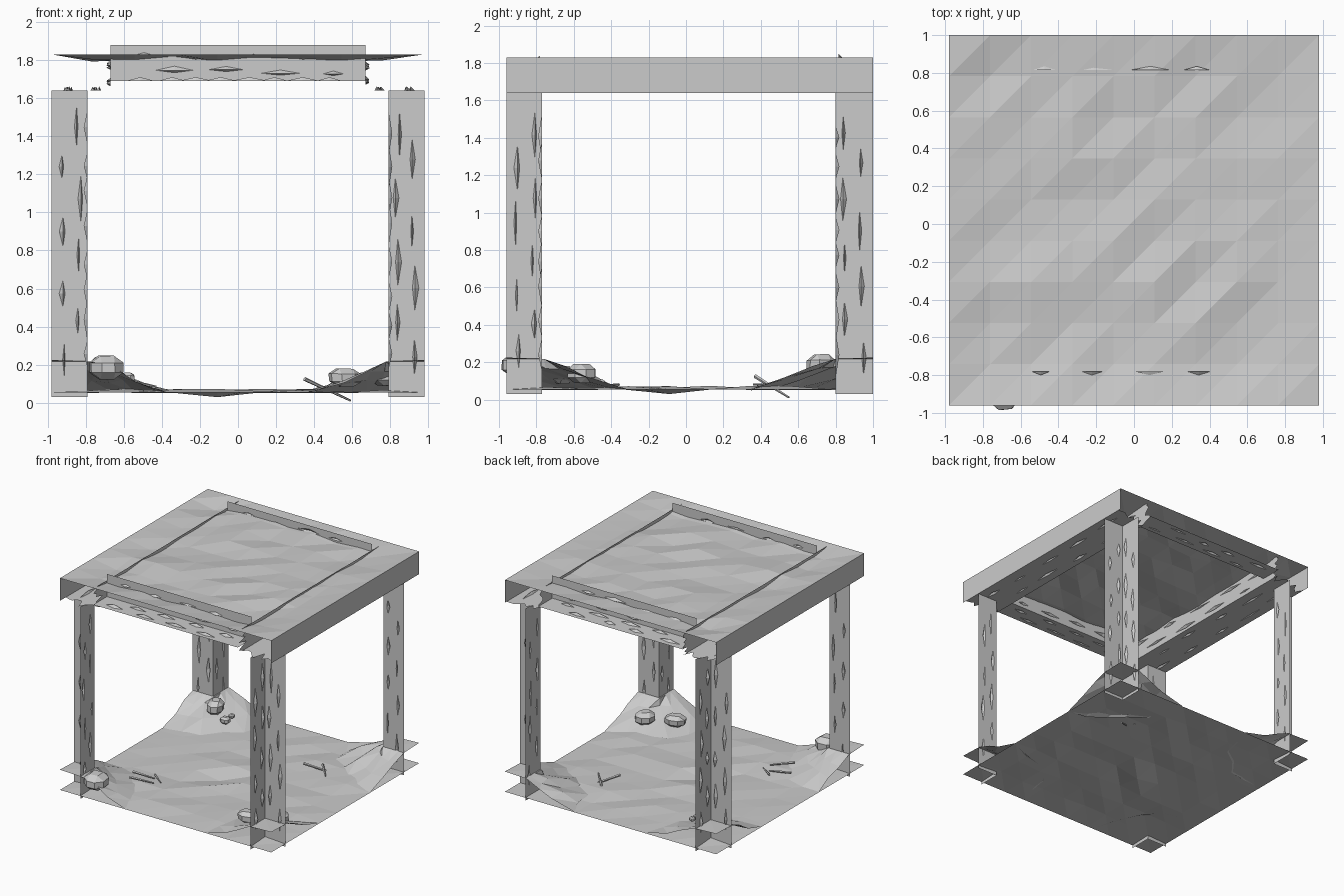
import bpy, bmesh, math, random
from mathutils import Vector, Matrix

if "Cube" in bpy.data.objects:
    bpy.data.objects.remove(bpy.data.objects["Cube"])

random.seed(7)
X, Y0, Y1 = 0.98, -0.96, 1.0      # outer limits of the tunnel cell
PX, PF, PB = 0.79, -0.77, 0.80    # inner faces of the posts


def make(name, verts, faces):
    me = bpy.data.meshes.new(name)
    me.from_pydata([tuple(v) for v in verts], [], faces)
    return link(name, me)


def link(name, me):
    ob = bpy.data.objects.new(name, me)
    bpy.context.collection.objects.link(ob)
    return ob


def from_bmesh(name, bm):
    me = bpy.data.meshes.new(name)
    bm.to_mesh(me)
    bm.free()
    return link(name, me)


def sheet(name, height, n=9):
    """Triangulated low-poly sheet spanning the whole cell."""
    verts, faces = [], []
    for j in range(n + 1):
        for i in range(n + 1):
            verts.append((-X + 2 * X * i / n, Y0 + (Y1 - Y0) * j / n, height(i, j, n)))
    for j in range(n):
        for i in range(n):
            a = j * (n + 1) + i
            faces += [(a, a + 1, a + n + 2), (a, a + n + 2, a + n + 1)]
    return make(name, verts, faces)


def edge(i, j, n):
    return i in (0, n) or j in (0, n)


# Rocky ceiling and dirt floor
sheet("ceiling", lambda i, j, n: 1.83 if edge(i, j, n) else random.uniform(1.79, 1.828))
sheet("floor", lambda i, j, n: 0.055 if edge(i, j, n) else
      0.03 if (i, j) == (4, 4) else random.uniform(0.05, 0.075))


def board(name, origin, along, across, cracks, jag=0.0):
    """Plank face with sunken diamond cracks and, if jag > 0, splintered ends."""
    o, a, c = Vector(origin), Vector(along), Vector(across)
    ua, uc = a.normalized(), c.normalized()
    away = a.cross(c).normalized()
    if away.dot(o + a / 2 + c / 2 - Vector((0, 0, 0.9))) < 0:
        away = -away
    bm = bmesh.new()
    rim = []

    def loop(points):
        vs = [bm.verts.new(p) for p in points]
        rim.extend(bm.edges.new((vs[k], vs[k - 1])) for k in range(len(vs)))
        return vs

    teeth = 9 if jag else 1
    near = [o + c * k / teeth + ua * (jag * random.random()) for k in range(teeth + 1)]
    far = [o + a + c * k / teeth - ua * (jag * random.random()) for k in range(teeth + 1)]
    loop(near + far[::-1])
    pits = []
    for k in range(cracks):
        p = o + a * (0.08 + 0.84 * (k + random.uniform(0.35, 0.65)) / cracks)
        p += c * (0.25 if k % 2 else 0.7) + c * random.uniform(-0.07, 0.07)
        half = 0.84 * a.length / cracks * random.uniform(0.35, 0.75)
        half = min(half, 0.16)
        w = min(random.uniform(0.008, 0.022), c.length * 0.12)
        d = loop((p - ua * half, p + uc * w, p + ua * half, p - uc * w * 0.6))
        pits.append((d, p + away * 0.02))
    bmesh.ops.triangle_fill(bm, edges=rim, use_beauty=True, use_dissolve=False)
    for d, deep in pits:
        v = bm.verts.new(deep)
        for k in range(4):
            bm.faces.new((d[k], d[k - 1], v))
    bmesh.ops.recalc_face_normals(bm, faces=bm.faces[:])
    # all faces look into the tunnel
    bm.normal_update()
    if sum(f.normal.dot(away) * f.calc_area() for f in bm.faces) > 0:
        bmesh.ops.reverse_faces(bm, faces=bm.faces[:])
    return from_bmesh(name, bm)


# Corner posts: only the faces towards the tunnel exist
for sx, side in ((-1, "left"), (1, "right")):
    for py, ye, end in ((PF, Y0, "front"), (PB, Y1, "back")):
        tag = f"{end}_{side}_post"
        board(tag + "_cross_face", (sx * PX, py, 0.03), (0, 0, 1.61), (sx * 0.19, 0, 0), 8)
        board(tag + "_side_face", (sx * PX, py, 0.03), (0, 0, 1.61), (0, ye - py, 0), 8)

# Side beams along the tunnel, open and splintered at both ends
L = Y1 - Y0
for sx, side in ((-1, "left"), (1, "right")):
    board(side + "_beam_inner", (sx * 0.67, Y0, 1.64), (0, L, 0), (0, 0, 0.185), 9, 0.12)
    board(side + "_beam_bottom", (sx * 0.67, Y0, 1.64), (0, L, 0), (sx * 0.31, 0, 0), 9, 0.12)
    make(side + "_beam_outer", [(sx * X, Y0, 1.64), (sx * X, Y1, 1.64), (sx * X, Y1, 1.83),
                                (sx * X, Y0, 1.83)], [(0, 1, 2, 3)[::sx]])

# Cross beams, poking above the ceiling
for y, ye, end in ((-0.78, Y0, "front"), (0.815, Y1, "back")):
    board(end + "_beam_inner", (-0.67, y, 1.69), (1.34, 0, 0), (0, 0, 0.19), 8)
    board(end + "_beam_bottom", (-0.67, y, 1.69), (1.34, 0, 0), (0, ye - y, 0), 8)


# Dirt heaped around each post: flat square, then rings sloping to the floor
def mound(name, cx, cy):
    sx, sy = (1 if cx < 0 else -1), (1 if cy < 0 else -1)
    verts, faces, n = [(cx, cy, 0.225)], [], 6
    rings = ((0.20, 0.218), (0.32, 0.17), (0.45, 0.115), (0.62, 0.058))
    for ri, (r, z) in enumerate(rings):
        for k in range(n + 1):
            t = math.pi / 2 * k / n
            rr = r * random.uniform(0.93, 1.07)
            if ri == 0:
                rr = r / max(math.cos(t), math.sin(t))
            zz = z + (random.uniform(-0.012, 0.012) if 0 < ri < 3 else 0)
            verts.append((cx + sx * rr * math.cos(t), cy + sy * rr * math.sin(t), zz))
    for k in range(n):
        faces.append((0, 1 + k, 2 + k))
        for ri in range(len(rings) - 1):
            a = 1 + ri * (n + 1) + k
            b = a + n + 1
            faces += [(a, b, b + 1), (a, b + 1, a + 1)]
    if sx * sy < 0:
        faces = [f[::-1] for f in faces]
    make(name, verts, faces)


for cx, side in ((-X, "left"), (X, "right")):
    for cy, end in ((Y0, "front"), (Y1, "back")):
        mound(f"{end}_{side}_mound", cx, cy)


# Chipped rocks: a box with bevelled, jittered corners
def rock(name, loc, size, turn=0.0):
    bm = bmesh.new()
    bmesh.ops.create_cube(bm, size=1.7)
    for v in bm.verts:
        v.co *= random.uniform(0.85, 1.05)
    bmesh.ops.bevel(bm, geom=bm.edges[:], offset=0.45, segments=1, affect='EDGES')
    m = Matrix.Translation(loc) @ Matrix.Rotation(turn, 4, 'Z') @ Matrix.Diagonal((*size, 1))
    bmesh.ops.transform(bm, matrix=m, verts=bm.verts)
    from_bmesh(name, bm)


rock("front_left_rock", (-0.69, -0.895, 0.185), (0.11, 0.115, 0.08), 0.1)
rock("back_left_rock", (-0.71, 0.72, 0.185), (0.075, 0.09, 0.07), 0.4)
rock("back_left_pebble_1", (-0.58, 0.66, 0.13), (0.045, 0.04, 0.035))
rock("back_left_pebble_2", (-0.57, 0.73, 0.14), (0.028, 0.028, 0.022))
rock("front_right_rock_1", (0.77, -0.56, 0.14), (0.095, 0.09, 0.065), 0.7)
rock("front_right_rock_2", (0.56, -0.66, 0.13), (0.10, 0.075, 0.06), 0.3)


# Twigs: thin tapered sticks
def twig(name, p, q, r=0.011):
    p, q = Vector(p), Vector(q)
    bm = bmesh.new()
    m = Matrix.Translation((p + q) / 2) @ (q - p).to_track_quat('Z', 'Y').to_matrix().to_4x4()
    bmesh.ops.create_cone(bm, cap_ends=True, segments=5, radius1=r, radius2=r * 0.5,
                          depth=(q - p).length, matrix=m)
    from_bmesh(name, bm)


twig("crossed_twig_1", (0.35, 0.37, 0.125), (0.59, 0.55, 0.012))
twig("crossed_twig_2", (0.42, 0.52, 0.075), (0.56, 0.36, 0.08))
twig("loose_twig_1", (-0.66, -0.45, 0.10), (-0.48, -0.42, 0.08))
twig("loose_twig_2", (-0.60, -0.58, 0.12), (-0.43, -0.50, 0.085))
twig("loose_twig_3", (-0.52, -0.36, 0.08), (-0.40, -0.45, 0.075), 0.008)
